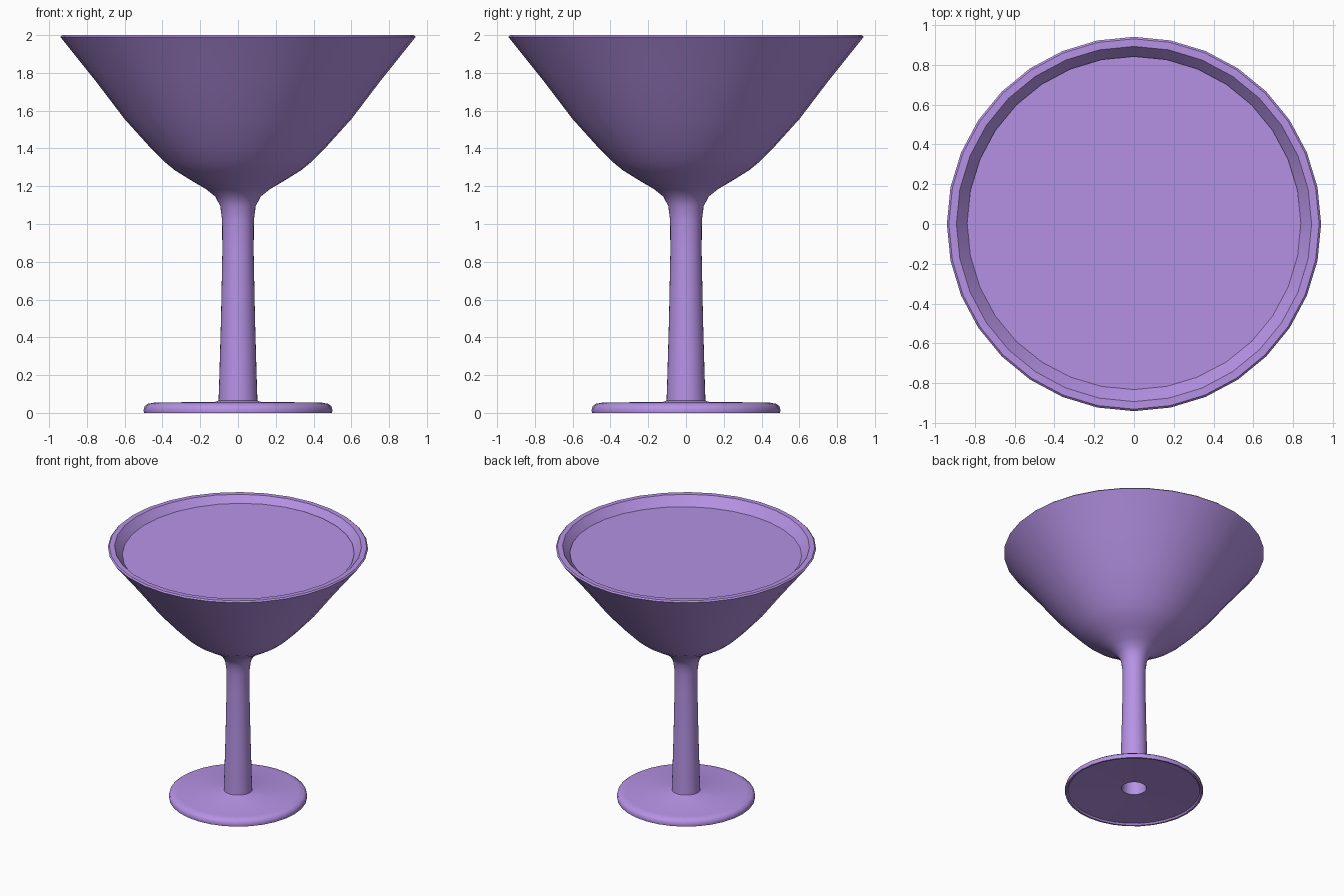
import bpy, bmesh, math

if "Cube" in bpy.data.objects:
    bpy.data.objects.remove(bpy.data.objects["Cube"])

SIDES = 32

mat = bpy.data.materials.new("purple")
mat.diffuse_color = (0.47, 0.29, 0.79, 1)
mat.use_nodes = True
mat.node_tree.nodes["Principled BSDF"].inputs["Base Color"].default_value = mat.diffuse_color


def lathe(name, profile):
    """Revolve an (r, z) profile about z; points with r = 0 become a pole."""
    bm = bmesh.new()
    rings = []
    for r, z in profile:
        if r == 0:
            rings.append([bm.verts.new((0, 0, z))] * SIDES)
        else:
            rings.append([bm.verts.new((r * math.sin(2 * math.pi * i / SIDES),
                                        r * math.cos(2 * math.pi * i / SIDES), z))
                          for i in range(SIDES)])
    for a, b in zip(rings, rings[1:]):
        for i in range(SIDES):
            j = (i + 1) % SIDES
            quad = list(dict.fromkeys((a[i], a[j], b[j], b[i])))
            bm.faces.new(quad)
    bmesh.ops.recalc_face_normals(bm, faces=bm.faces)
    me = bpy.data.meshes.new(name)
    bm.to_mesh(me)
    bm.free()
    ob = bpy.data.objects.new(name, me)
    bpy.context.collection.objects.link(ob)
    me.materials.append(mat)
    bpy.ops.object.select_all(action='DESELECT')
    ob.select_set(True)
    bpy.context.view_layer.objects.active = ob
    bpy.ops.object.shade_smooth_by_angle(angle=math.radians(40))
    return ob


# glass: hollow stem, slightly recessed foot, outer bowl, rim, inner bowl
lathe("glass", [
    (0, 1.0), (0.07, 0.98), (0.085, 0.08), (0.09, 0.03),
    (0.475, 0.012), (0.485, 0.0), (0.498, 0.0),
    (0.5, 0.015), (0.495, 0.035), (0.478, 0.048), (0.44, 0.055),
    (0.12, 0.058), (0.103, 0.066), (0.1, 0.15), (0.09, 0.5),
    (0.083, 0.85), (0.084, 1.02), (0.094, 1.095), (0.12, 1.145),
    (0.17, 1.185), (0.25, 1.232), (0.335, 1.285), (0.39, 1.33),
    (0.46, 1.4), (0.6, 1.555), (0.76, 1.765),
    (0.94, 1.99), (0.93, 2.0), (0.892, 2.0),
    (0.71, 1.775), (0.55, 1.565), (0.4, 1.4), (0.28, 1.3), (0, 1.2),
])

# drink: a shallow body with a very slightly tilted surface
drink = lathe("drink", [(0, 0), (0.838, 0), (0.66, -0.22), (0, -0.22)])
drink.location = (0, 0.004, 1.94)
drink.rotation_euler.x = math.radians(1)
